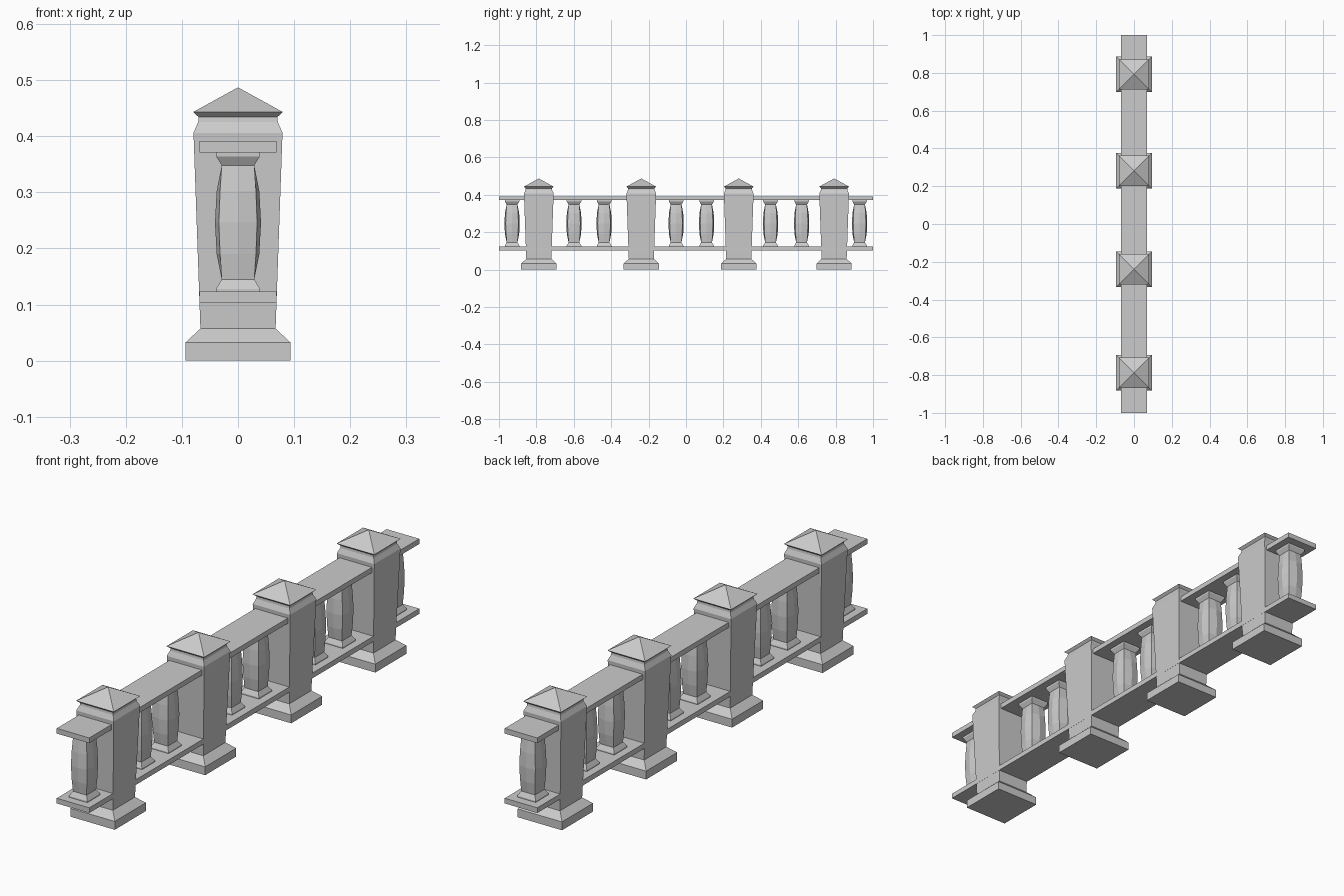
import bpy, bmesh

if "Cube" in bpy.data.objects:
    bpy.data.objects.remove(bpy.data.objects["Cube"])


def square_ring(c, z, m=None):
    """Eight points round a square: corners at c, side midpoints at m."""
    m = c if m is None else m
    return [(c, c, z), (0, m, z), (-c, c, z), (-m, 0, z),
            (-c, -c, z), (0, -m, z), (c, -c, z), (m, 0, z)]


def loft(name, rings, apex=None):
    """Closed, flat-shaded loft through rings, optionally ending in a point."""
    bm = bmesh.new()
    loops = [[bm.verts.new(p) for p in ring] for ring in rings]
    n = len(loops[0])
    for a, b in zip(loops, loops[1:]):
        for i in range(n):
            j = (i + 1) % n
            bm.faces.new((a[i], a[j], b[j], b[i]))
    bm.faces.new(loops[0][::-1])
    if apex is None:
        bm.faces.new(loops[-1])
    else:
        tip = bm.verts.new((0, 0, apex))
        for i in range(n):
            bm.faces.new((loops[-1][i], loops[-1][(i + 1) % n], tip))
    bmesh.ops.recalc_face_normals(bm, faces=bm.faces)
    mesh = bpy.data.meshes.new(name)
    bm.to_mesh(mesh)
    bm.free()
    return mesh


def place(name, mesh, ys):
    for y in ys:
        obj = bpy.data.objects.new(name, mesh)
        obj.location.y = y
        bpy.context.collection.objects.link(obj)


def rail(name, z0, z1):
    bpy.ops.mesh.primitive_cube_add(size=1, location=(0, 0, (z0 + z1) / 2))
    obj = bpy.context.object
    obj.name = name
    obj.scale = (0.138, 2.0, z1 - z0)


# Posts: plinth, tapered shaft, neck and pyramid cap
post_profile = [(0.094, 0), (0.094, 0.032), (0.067, 0.057), (0.079, 0.397),
                (0.0795, 0.406), (0.071, 0.425), (0.07, 0.434), (0.08, 0.443)]
post = loft("post", [[p for p in square_ring(w, z)[::2]] for w, z in post_profile],
            apex=0.487)
place("post", post, (-0.787, -0.239, 0.282, 0.792))

# Balusters: square ends with a bulging faceted body
baluster_profile = [(0.039, 0.122, 0.039), (0.039, 0.128, 0.039),
                    (0.029, 0.145, 0.029), (0.032, 0.19, 0.038),
                    (0.034, 0.246, 0.041), (0.032, 0.302, 0.038),
                    (0.029, 0.348, 0.029), (0.039, 0.364, 0.039),
                    (0.039, 0.372, 0.039)]
baluster = loft("baluster", [square_ring(c, z, m) for c, z, m in baluster_profile])
place("baluster", baluster,
      (-0.93, -0.599, -0.438, -0.053, 0.11, 0.452, 0.618, 0.928))

# Rails running the full length
rail("lower_rail", 0.103, 0.123)
rail("upper_rail", 0.371, 0.391)
